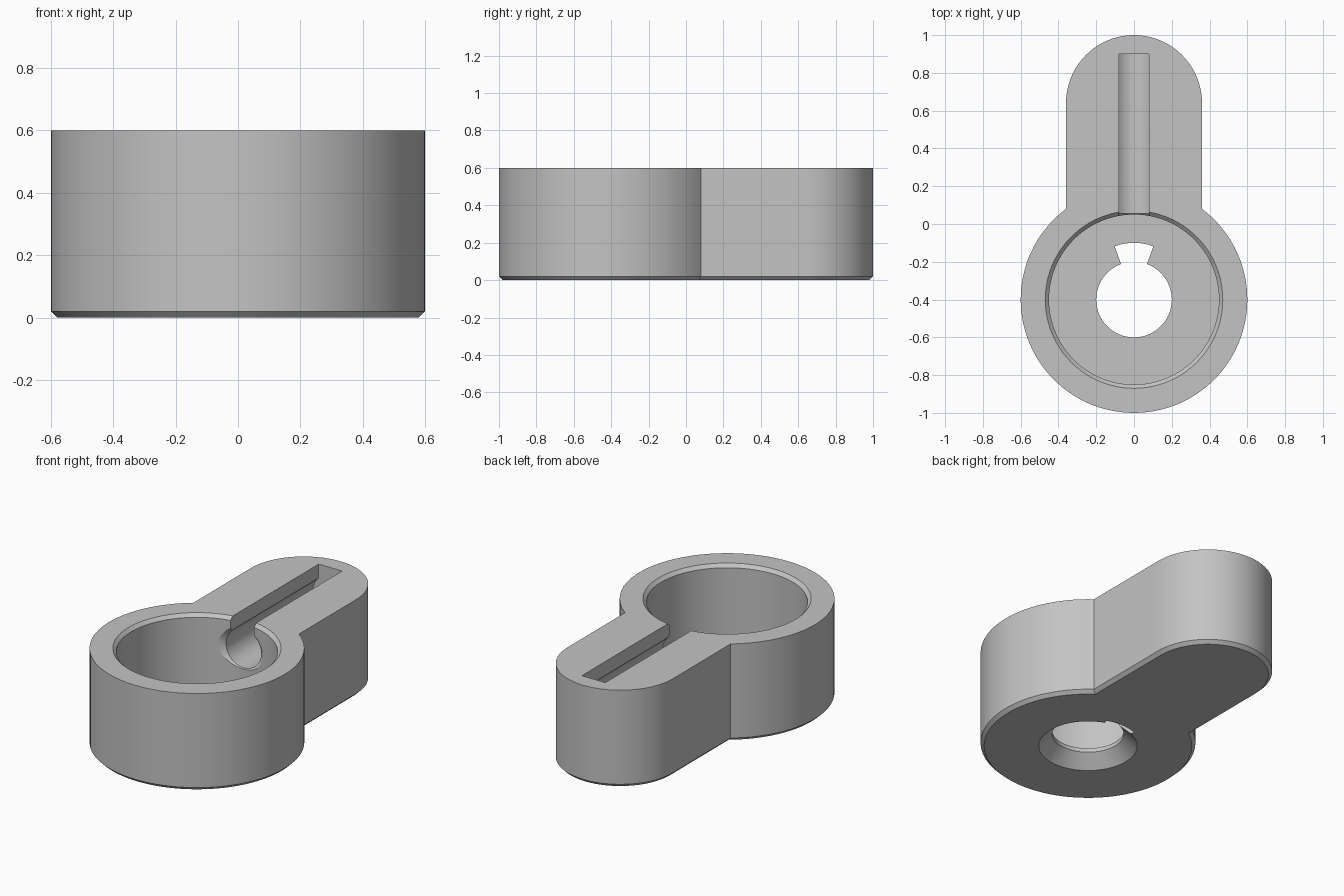
import bpy, bmesh
from math import sin, cos, pi, radians, acos, asin
from mathutils import Vector

cube = bpy.data.objects.get("Cube")
if cube:
    bpy.data.objects.remove(cube, do_unlink=True)

grey = bpy.data.materials.new("plain grey")
grey.use_nodes = True
colour = (0.55, 0.55, 0.55, 1)
grey.diffuse_color = colour
grey.node_tree.nodes["Principled BSDF"].inputs["Base Color"].default_value = colour

HUB = Vector((0, -0.4))      # centre of the round hub
TIP = Vector((0, 0.64))      # centre of the rounded arm end


def arc(centre, r, a0, a1, n):
    """Points along an arc, angles in radians."""
    return [(centre[0] + r * cos(a0 + (a1 - a0) * i / n),
             centre[1] + r * sin(a0 + (a1 - a0) * i / n)) for i in range(n + 1)]


def loft(name, rings):
    """Solid through matching rings of 3D points, capped at both ends."""
    bm = bmesh.new()
    loops = [[bm.verts.new(p) for p in ring] for ring in rings]
    n = len(loops[0])
    for a, b in zip(loops, loops[1:]):
        for i in range(n):
            j = (i + 1) % n
            bm.faces.new((a[i], a[j], b[j], b[i]))
    bm.faces.new(loops[0])
    bm.faces.new(loops[-1])
    bmesh.ops.recalc_face_normals(bm, faces=bm.faces)
    mesh = bpy.data.meshes.new(name)
    bm.to_mesh(mesh)
    bm.free()
    mesh.materials.append(grey)
    obj = bpy.data.objects.new(name, mesh)
    bpy.context.collection.objects.link(obj)
    return obj


def at_z(points, z):
    return [(x, y, z) for x, y in points]


def at_y(points, y):
    return [(x, y, z) for x, z in points]


def turned(name, steps, n=96):
    """Round cutter about the hub axis from (radius, z) steps."""
    return loft(name, [at_z(arc(HUB, r, 0, 2 * pi, n)[:-1], z) for r, z in steps])


def outline(inset):
    """Round hub joined to a straight arm with a rounded end."""
    hub_r, arm_r = 0.6 - inset, 0.36 - inset
    a = acos(arm_r / hub_r)
    return arc(HUB, hub_r, pi - a, 2 * pi + a, 80) + arc(TIP, arm_r, 0, pi, 48)


# Body with a bevelled lower edge
body = loft("lever_body", [at_z(outline(0.02), 0), at_z(outline(0), 0.02),
                           at_z(outline(0), 0.6)])

# Wide bore with a bevelled mouth, and the countersunk shaft hole
bore = turned("bore_cutter", [(0.45, 0.1), (0.45, 0.58), (0.47, 0.6), (0.47, 0.7)])
hole = turned("hole_cutter", [(0.285, -0.01), (0.2, 0.075), (0.2, 0.2)])

# Flared key notch beside the shaft hole
half = radians(20)
notch = (arc(HUB, 0.3, pi / 2 - half, pi / 2 + half, 12)
         + arc(HUB, 0.15, pi / 2 + half, pi / 2 - half, 2))
key = loft("key_cutter", [at_z(notch, -0.1), at_z(notch, 0.2)])

# Round channel along the arm, open to the top through a narrow slot
R, W, ZC = 0.12, 0.08, 0.425
a = acos(W / R)
channel = arc((0, ZC), R, pi - a, 2 * pi + a, 48) + [(W, 0.7), (-W, 0.7)]
slot = loft("slot_cutter", [at_y(channel, -0.1), at_y(channel, 0.9)])

# Small bevel where the channel meets the bore
flare = loft("flare_cutter", [at_y(arc((0, ZC), r, 0, 2 * pi, 48)[:-1], y)
                              for r, y in ((0.16, 0.015), (0.119, 0.056))])

bpy.context.view_layer.objects.active = body
for cutter in (bore, hole, key, slot, flare):
    cutter.hide_render = True
    mod = body.modifiers.new(cutter.name, "BOOLEAN")
    mod.operation = "DIFFERENCE"
    mod.solver = "EXACT"
    mod.object = cutter
    bpy.ops.object.modifier_apply(modifier=mod.name)
    bpy.data.objects.remove(cutter, do_unlink=True)

bpy.ops.object.select_all(action="DESELECT")
body.select_set(True)
bpy.ops.object.shade_smooth_by_angle(angle=radians(25))
